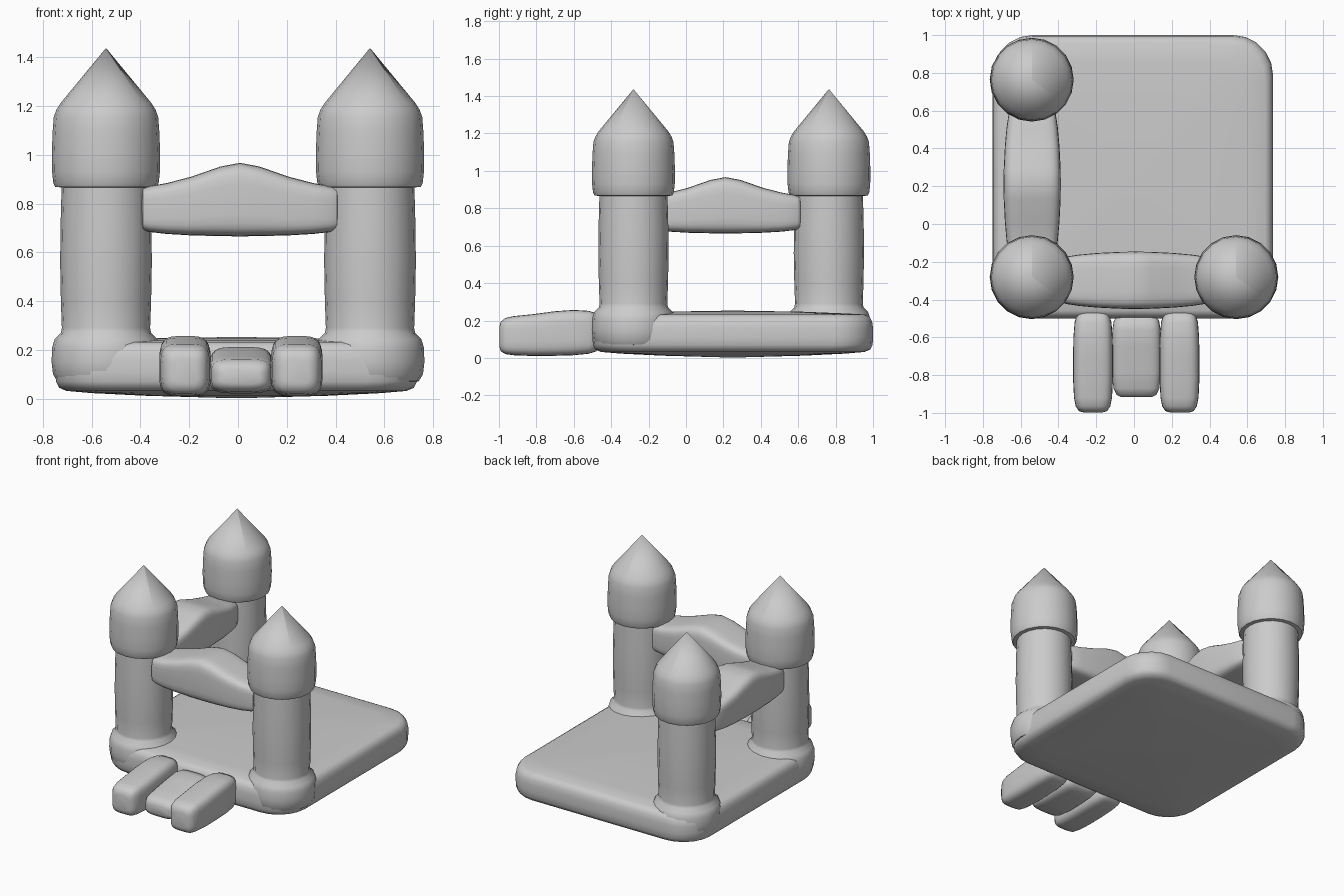
import bpy, bmesh
from math import cos, sin, pi, radians, copysign

if "Cube" in bpy.data.objects:
    bpy.data.objects.remove(bpy.data.objects["Cube"])


def finish(name, bm, angle=45):
    bmesh.ops.remove_doubles(bm, verts=bm.verts, dist=0.0005)
    bmesh.ops.recalc_face_normals(bm, faces=bm.faces)
    me = bpy.data.meshes.new(name)
    bm.to_mesh(me)
    bm.free()
    ob = bpy.data.objects.new(name, me)
    bpy.context.collection.objects.link(ob)
    bpy.ops.object.select_all(action='DESELECT')
    ob.select_set(True)
    bpy.context.view_layer.objects.active = ob
    bpy.ops.object.shade_smooth_by_angle(angle=radians(angle))
    return ob


def skin(name, rings, angle=45):
    """Bridge a list of point rings and close both ends."""
    bm = bmesh.new()
    vs = [[bm.verts.new(p) for p in r] for r in rings]
    n = len(vs[0])
    for a, b in zip(vs, vs[1:]):
        for i in range(n):
            j = (i + 1) % n
            bm.faces.new((a[i], a[j], b[j], b[i]))
    bm.faces.new(vs[0])
    bm.faces.new(vs[-1])
    return finish(name, bm, angle)


def bolster(name, sections, power=4.5, n=28):
    """Soft box along local y; sections are (y, half width, z low, z high)."""
    rings = []
    for y, w, lo, hi in sections:
        ring = []
        for i in range(n):
            a = 2 * pi * (i + 0.5) / n
            u, v = (copysign(abs(f) ** (2 / power), f) for f in (cos(a), sin(a)))
            ring.append((u * w, y, (lo + hi) / 2 + v * (hi - lo) / 2))
        rings.append(ring)
    return skin(name, rings)


def rounded_rect(hx, hy, r, z, cx, cy, seg=5):
    pts = []
    for k, (sx, sy) in enumerate(((1, 1), (-1, 1), (-1, -1), (1, -1))):
        for i in range(seg + 1):
            a = (k + i / seg) * pi / 2
            pts.append((cx + sx * (hx - r) + r * cos(a),
                        cy + sy * (hy - r) + r * sin(a), z))
    return pts


# Inflated floor, slightly domed above and below
floor_layers = [(0.02, 0.002), (0.5, 0.012), (0.8, 0.023), (0.94, 0.032), (0.98, 0.045),
                (0.997, 0.07), (1, 0.11), (1, 0.16), (0.993, 0.195), (0.975, 0.22),
                (0.945, 0.232), (0.8, 0.238), (0.5, 0.247), (0.02, 0.253)]
skin("floor", [rounded_rect(0.742 * s, 0.75 * s, 0.21 * s, z, -0.006, 0.25)
               for s, z in floor_layers])

# Towers: foot, shaft, head and pointed roof as one turned profile
profile = [(0.17, 0.065), (0.20, 0.072), (0.217, 0.10), (0.223, 0.15), (0.221, 0.21),
           (0.21, 0.245), (0.185, 0.27), (0.181, 0.29), (0.185, 0.40), (0.188, 0.56),
           (0.186, 0.72), (0.182, 0.866), (0.208, 0.868), (0.216, 0.885), (0.221, 0.93),
           (0.222, 1.0), (0.219, 1.09), (0.214, 1.155), (0.203, 1.185), (0.185, 1.213),
           (0.0003, 1.437)]
SIDES = 20
for label, tx, ty in (("front_left", -0.541, -0.281), ("front_right", 0.541, -0.281),
                      ("back_left", -0.541, 0.764)):
    skin(label + "_tower",
         [[(tx + r * cos(2 * pi * i / SIDES), ty + r * sin(2 * pi * i / SIDES), z)
           for i in range(SIDES)] for r, z in profile], 40)

# Gabled beams joining the towers
half = [(0.405, 0.085, 0.71, 0.83), (0.398, 0.112, 0.69, 0.862), (0.37, 0.125, 0.683, 0.872),
        (0.30, 0.136, 0.675, 0.884), (0.20, 0.145, 0.669, 0.91), (0.08, 0.151, 0.666, 0.952)]
beam = [(-y, w, a, b) for y, w, a, b in half] + [(0, 0.152, 0.665, 0.967)] + half[::-1]
front = bolster("front_beam", beam, 5)
front.rotation_euler.z = pi / 2
front.location = (0.008, -0.298, 0)
side = bolster("left_beam", beam, 5)
side.location = (-0.539, 0.211, 0)

# Entrance: two side cushions and a lower step between them
cushion = [(-0.998, 0.05, 0.06, 0.165), (-0.99, 0.075, 0.035, 0.195), (-0.965, 0.092, 0.02, 0.214),
           (-0.92, 0.101, 0.014, 0.224), (-0.82, 0.106, 0.01, 0.234), (-0.70, 0.106, 0.011, 0.25),
           (-0.60, 0.104, 0.014, 0.257), (-0.52, 0.098, 0.022, 0.252), (-0.48, 0.085, 0.035, 0.24),
           (-0.463, 0.06, 0.06, 0.21)]
for label, x in (("left", -0.217), ("right", 0.241)):
    bolster(label + "_step_cushion", cushion, 4).location.x = x
step = [(-0.917, 0.08, 0.06, 0.12), (-0.905, 0.105, 0.04, 0.145), (-0.87, 0.122, 0.028, 0.162),
        (-0.78, 0.13, 0.022, 0.175), (-0.65, 0.13, 0.022, 0.2), (-0.56, 0.128, 0.025, 0.212),
        (-0.51, 0.12, 0.035, 0.205), (-0.487, 0.10, 0.06, 0.185)]
bolster("entrance_step", step, 4).location.x = 0.013
